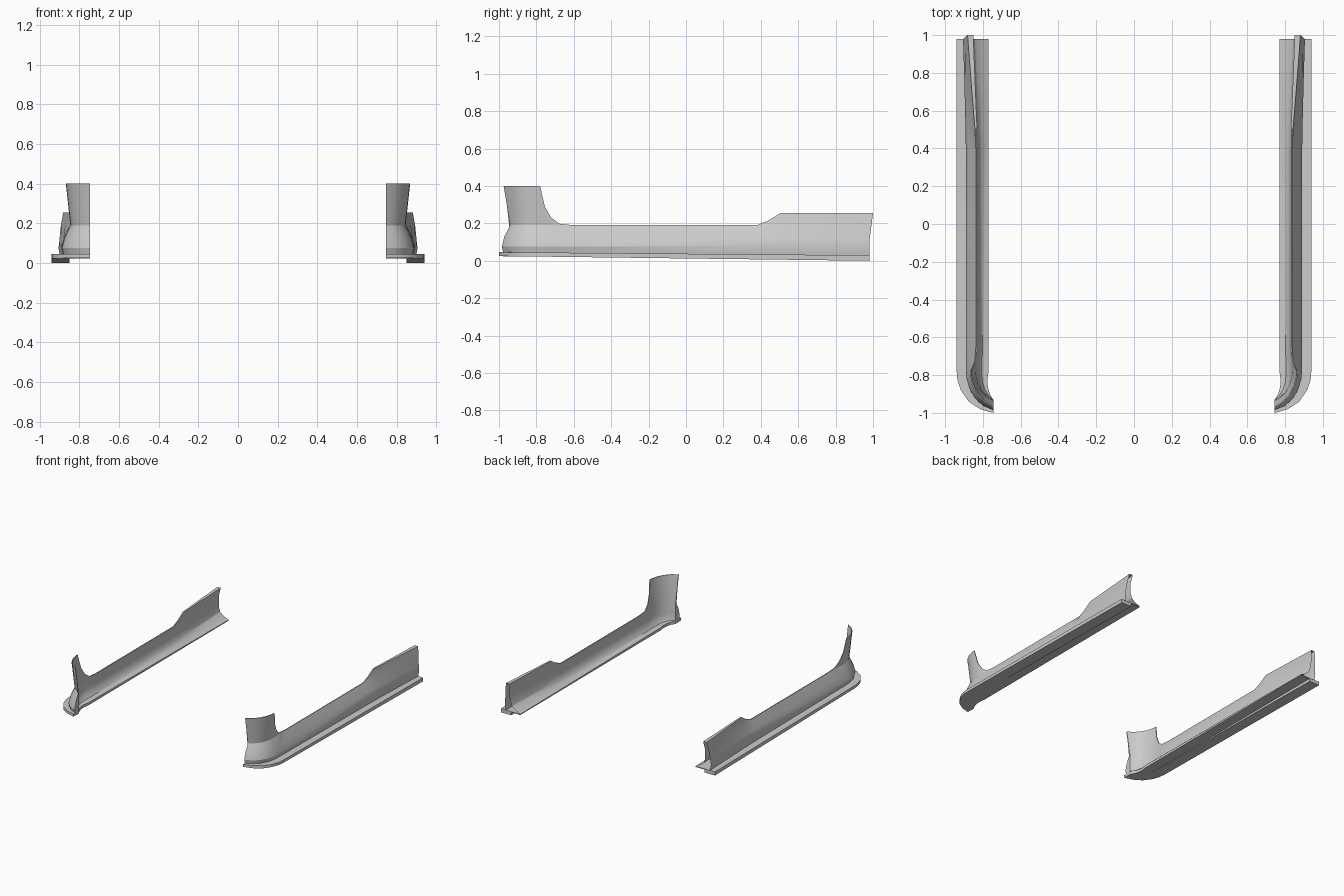
import bpy, bmesh, math
from mathutils import Vector

if "Cube" in bpy.data.objects:
    bpy.data.objects.remove(bpy.data.objects["Cube"])

# Stations front to rear: x, y of the widest line, top height,
# inward offset of the top edge, of the floor edge, of the blade edge
STATIONS = [
    (.745, -.985, .40, .010, .055, -.015),
    (.800, -.962, .40, .018, .070, -.023),
    (.845, -.920, .40, .022, .090, -.036),
    (.874, -.865, .40, .022, .105, -.045),
    (.886, -.815, .40, .021, .115, -.050),
    (.889, -.780, .40, .021, .120, -.050),
    (.890, -.755, .29, .034, .120, -.050),
    (.890, -.720, .23, .045, .120, -.050),
    (.890, -.675, .197, .052, .120, -.050),
    (.890, -.600, .19, .053, .120, -.050),
    (.890, .380, .19, .053, .120, -.050),
    (.891, .440, .215, .052, .121, -.049),
    (.892, .505, .255, .050, .122, -.048),
    (.898, .750, .255, .036, .128, -.042),
    (.905, .980, .255, .024, .135, -.035),
]


def normal(i):
    """Outward plan direction at a station."""
    if i == 0:
        return Vector((0, -1, 0))
    if i >= 5:
        return Vector((1, 0, 0))
    a, b = STATIONS[i - 1], STATIONS[i + 1]
    return Vector((b[1] - a[1], a[0] - b[0], 0)).normalized()


def plate_top(y):
    return .046 - .0085 * (y + 1)


def panel_section(s):
    """Outer skin from bottom to top, then inner skin down to the floor."""
    x, y, top, dt, din, _ = s
    r = max(0, (y - .38) / .6)              # rear flare amount
    z0 = plate_top(y) - .002
    dp = .045 + (.005 if -.7 < y else 0) - .038 * r
    t = .006 + .024 * r
    zp = min(.19, top - .008)
    ip = dp + t
    lerp = lambda f: ip + (din - ip) * f
    return [(.008, z0), (0, .075), (.014 - .010 * r, .13 - .02 * r),
            (dp, zp), (dt, top), (dt + t, top), (ip, zp),
            (lerp(.08), .11), (lerp(.22), .075), (lerp(.5), .052), (din, z0 + .003)]


def blade_section(s):
    """Flat floor with a deeper wedge under its outer half."""
    x, y, _, _, din, dout = s
    zt, zb = plate_top(y), max(0, .025 - .0127 * (y + 1))
    step = .04 if y < .4 else x - .85
    return [(dout, zt), (din, zt), (din, .023), (step, .023), (step, zb), (dout, zb)]


def loft(name, section, closed):
    bm = bmesh.new()
    rings = []
    for i, s in enumerate(STATIONS):
        n, ring = normal(i), []
        for d, z in section(s):
            p = Vector((s[0], s[1], z)) - n * d
            if i == len(STATIONS) - 1:      # rear edge leans back at the top
                p.y += .02 * max(0, (z - .1) / .155)
            ring.append(bm.verts.new(p))
        rings.append(ring)
    count = len(rings[0])
    for a, b in zip(rings, rings[1:]):
        for k in range(count if closed else count - 1):
            m = (k + 1) % count
            bm.faces.new((a[k], b[k], b[m], a[m]))
    bm.faces.new(rings[0])
    if closed:
        bm.faces.new(rings[-1][::-1])
    bmesh.ops.triangulate(bm, faces=[f for f in bm.faces if len(f.verts) > 4])
    mesh = bpy.data.meshes.new(name)
    bm.to_mesh(mesh)
    bm.free()
    ob = bpy.data.objects.new(name, mesh)
    bpy.context.collection.objects.link(ob)
    bpy.ops.object.select_all(action='DESELECT')
    ob.select_set(True)
    bpy.context.view_layer.objects.active = ob
    bpy.ops.object.shade_smooth_by_angle(angle=math.radians(25))
    mod = ob.modifiers.new("mirror", 'MIRROR')
    mod.use_mirror_merge = False
    return ob


# Side panels with front arch and rear flare, open at the rear end
loft("side_skirt_panels", panel_section, False)
# Thin ground blades under the panels
loft("side_skirt_blades", blade_section, True)
